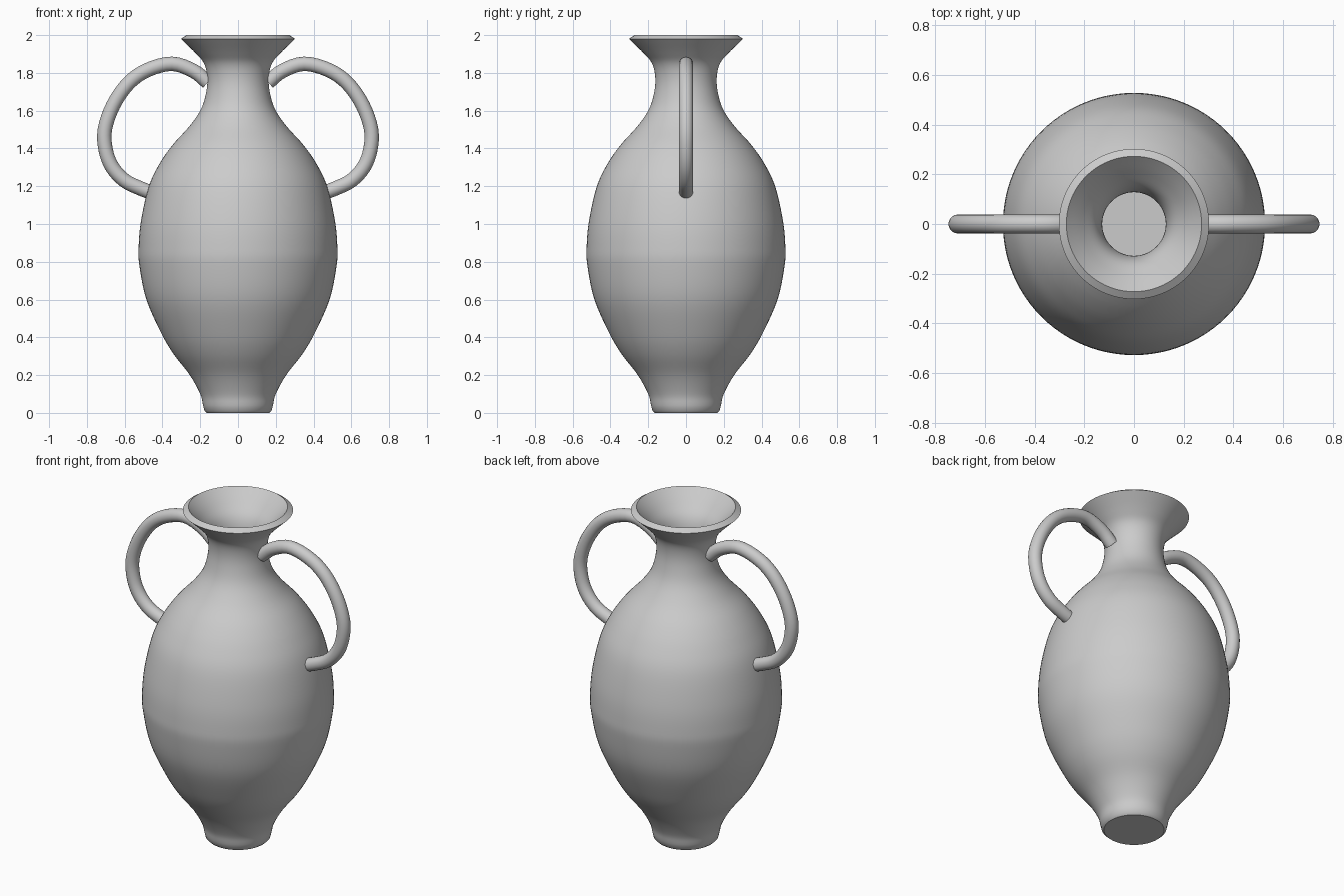
import bpy, bmesh, math
from mathutils import Vector

if "Cube" in bpy.data.objects:
    bpy.data.objects.remove(bpy.data.objects["Cube"])


def smooth_path(pts, steps=5):
    """Catmull-Rom curve through 2D points."""
    p = [Vector(q) for q in pts]
    p = [2 * p[0] - p[1]] + p + [2 * p[-1] - p[-2]]
    out = []
    for i in range(1, len(p) - 2):
        a, b, c, d = p[i - 1:i + 3]
        for s in range(steps):
            t = s / steps
            out.append(0.5 * (2 * b + (c - a) * t + (2 * a - 5 * b + 4 * c - d) * t ** 2
                              + (3 * b - a - 3 * c + d) * t ** 3))
    return out + [p[-2]]


def finish(name, bm):
    bmesh.ops.recalc_face_normals(bm, faces=bm.faces)
    mesh = bpy.data.meshes.new(name)
    bm.to_mesh(mesh)
    bm.free()
    obj = bpy.data.objects.new(name, mesh)
    bpy.context.collection.objects.link(obj)
    bpy.ops.object.select_all(action='DESELECT')
    obj.select_set(True)
    bpy.context.view_layer.objects.active = obj
    bpy.ops.object.shade_smooth_by_angle(angle=math.radians(35))
    return obj


def skin(bm, rings, closed_caps):
    """Bridge successive rings of vertices, optionally capping both ends."""
    n = len(rings[0])
    for a, b in zip(rings, rings[1:]):
        for i in range(n):
            j = (i + 1) % n
            bm.faces.new((a[i], a[j], b[j], b[i]))
    if closed_caps:
        bm.faces.new(rings[0][::-1])
        bm.faces.new(rings[-1])


# Vase body: outer wall, bevelled lip, hollow inner wall and flat floor
outer = [(.185, .04), (.20, .10), (.255, .20), (.34, .31), (.405, .42), (.485, .60),
         (.522, .78), (.526, .88), (.513, 1.02), (.472, 1.20), (.415, 1.32), (.345, 1.42),
         (.255, 1.52), (.195, 1.61), (.168, 1.70), (.163, 1.78), (.18, 1.85),
         (.225, 1.905), (.302, 1.98)]
inner = [(.272, 2.0), (.205, 1.93), (.152, 1.865), (.13, 1.79), (.132, 1.70), (.16, 1.61),
         (.22, 1.52), (.31, 1.42), (.435, 1.20), (.478, 1.02), (.49, .88), (.45, .60),
         (.37, .42), (.22, .20), (.165, .10), (.15, .05)]
profile = [Vector((.165, 0)), Vector((.178, .012))] + smooth_path(outer) + smooth_path(inner)
SIDES = 96
bm = bmesh.new()
rings = [[bm.verts.new((r * math.cos(2 * math.pi * i / SIDES),
                        r * math.sin(2 * math.pi * i / SIDES), z)) for i in range(SIDES)]
         for r, z in profile]
skin(bm, rings, True)
finish("vase_body", bm)

# Handles: round tube swept along a path in the XZ plane, one per side
path = smooth_path([(.16, 1.75), (.235, 1.81), (.35, 1.848), (.48, 1.815), (.58, 1.745),
                    (.66, 1.63), (.705, 1.50), (.70, 1.39), (.665, 1.30), (.60, 1.23),
                    (.52, 1.19), (.455, 1.165)], 4)
TUBE, SEG = .038, 20
for side, name in ((1, "right_handle"), (-1, "left_handle")):
    bm = bmesh.new()
    rings = []
    for k, p in enumerate(path):
        t = (path[min(k + 1, len(path) - 1)] - path[max(k - 1, 0)]).normalized()
        ring = []
        for i in range(SEG):
            a = 2 * math.pi * i / SEG
            c, s = TUBE * math.cos(a), TUBE * math.sin(a)
            ring.append(bm.verts.new((side * (p.x - t.y * c), s, p.y + t.x * c)))
        rings.append(ring)
    skin(bm, rings, True)
    finish(name, bm)
